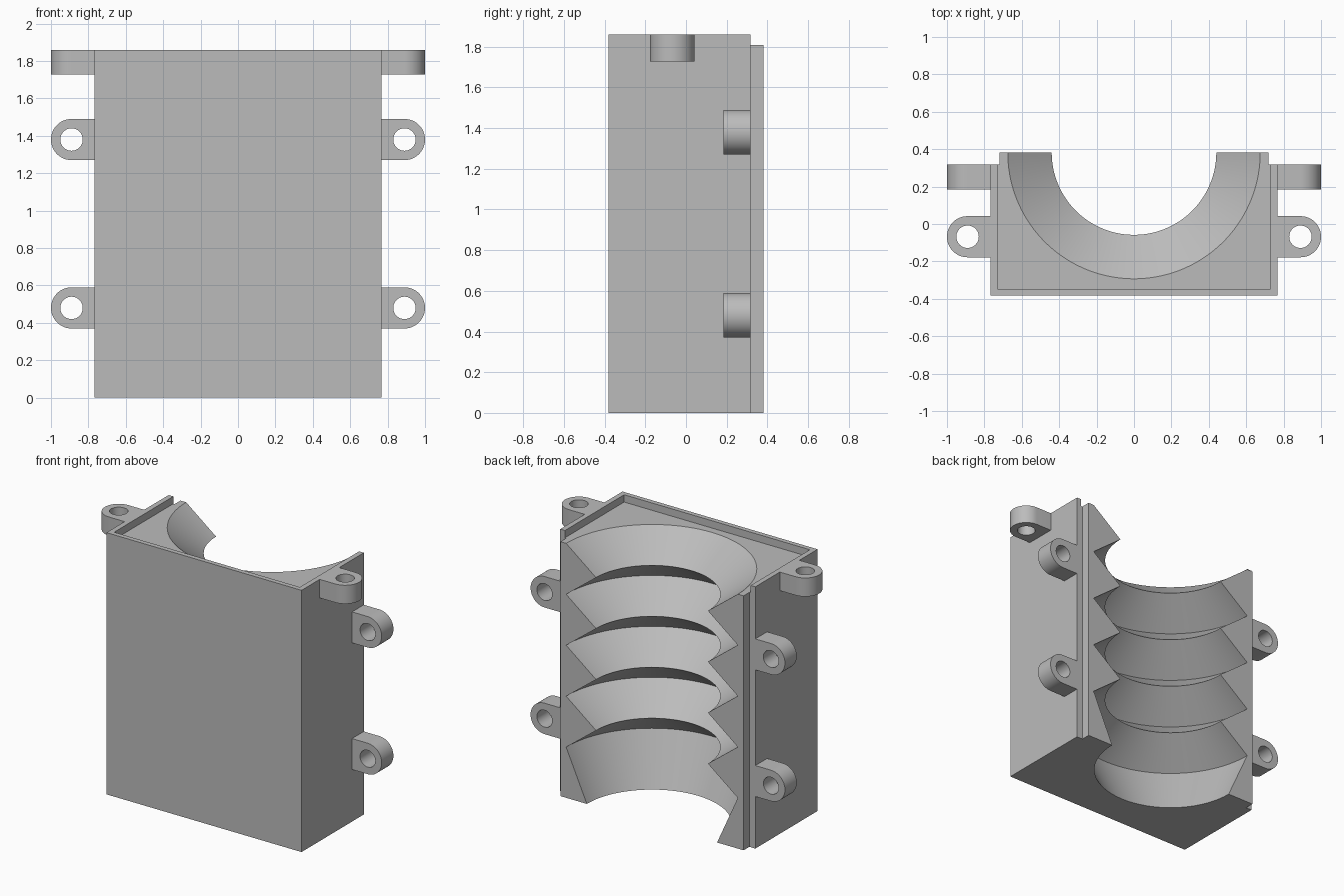
import bpy, bmesh, math
from mathutils import Matrix, Vector

if "Cube" in bpy.data.objects:
    bpy.data.objects.remove(bpy.data.objects["Cube"])

grey = bpy.data.materials.new("plain grey")
grey.diffuse_color = (0.5, 0.5, 0.5, 1)
grey.use_nodes = True
grey.node_tree.nodes["Principled BSDF"].inputs["Base Color"].default_value = grey.diffuse_color


def make_object(name, bm):
    bmesh.ops.recalc_face_normals(bm, faces=bm.faces)
    mesh = bpy.data.meshes.new(name)
    bm.to_mesh(mesh)
    bm.free()
    mesh.materials.append(grey)
    ob = bpy.data.objects.new(name, mesh)
    bpy.context.collection.objects.link(ob)
    return ob


def prism(name, outline, low, high, matrix=Matrix()):
    """Extrude a flat outline from low to high along local z."""
    bm = bmesh.new()
    face = bm.faces.new([bm.verts.new((x, y, low)) for x, y in outline])
    new = bmesh.ops.extrude_face_region(bm, geom=[face])["geom"]
    bmesh.ops.translate(bm, vec=(0, 0, high - low),
                        verts=[v for v in new if isinstance(v, bmesh.types.BMVert)])
    bmesh.ops.transform(bm, matrix=matrix, verts=bm.verts)
    return make_object(name, bm)


def activate(ob):
    bpy.ops.object.select_all(action='DESELECT')
    bpy.context.view_layer.objects.active = ob
    ob.select_set(True)


def cut(ob, cutter):
    mod = ob.modifiers.new("cut", 'BOOLEAN')
    mod.operation = 'DIFFERENCE'
    mod.solver = 'EXACT'
    mod.object = cutter
    activate(ob)
    bpy.ops.object.modifier_apply(modifier=mod.name)
    bpy.data.objects.remove(cutter)


def smooth(ob):
    activate(ob)
    bpy.ops.object.shade_smooth_by_angle(angle=math.radians(25))


def arc(radius, start, end, steps):
    return [(radius * math.cos(start + (end - start) * i / steps),
             radius * math.sin(start + (end - start) * i / steps)) for i in range(steps + 1)]


BACK, STEP, TOP, FLOOR = 0.382, 0.317, 1.86, 1.808

# Body block with a stepped back edge
half = [(0.72, BACK), (0.72, STEP), (0.767, STEP), (0.767, -BACK)]
body = prism("threaded_half_block", half + [(-x, y) for x, y in reversed(half)], 0, TOP)

# Shallow recess leaving a rim on top
cut(body, prism("recess_cutter", [(-0.73, -0.348), (0.73, -0.348), (0.73, 0.6), (-0.73, 0.6)],
                FLOOR, 2.0))

# Ring-shaped thread: zigzag profile revolved about the back face
R_OUT, R_IN, PITCH = 0.675, 0.44, 0.362
slope = (R_OUT - R_IN) / (PITCH / 2)
low_slope = (R_OUT - 0.512) / (FLOOR - 4 * PITCH)
profile = [(0.512 - 0.04 * low_slope, -0.04)]
for i in range(4, -1, -1):
    z = FLOOR - i * PITCH
    profile.append((R_OUT, z) if i else (R_OUT + 0.04 * slope, z + 0.04))
    if i:
        profile.append((R_IN, z + PITCH / 2))
SEG = 128
bm = bmesh.new()
rings = []
for r, z in profile:
    rings.append([bm.verts.new((r * math.cos((k + 0.5) * math.tau / SEG),
                                BACK + r * math.sin((k + 0.5) * math.tau / SEG), z))
                  for k in range(SEG)])
for a, b in zip(rings, rings[1:]):
    for k in range(SEG):
        n = (k + 1) % SEG
        bm.faces.new((a[k], a[n], b[n], b[k]))
bm.faces.new(rings[0])
bm.faces.new(rings[-1])
cut(body, make_object("thread_cutter", bm))
smooth(body)

# Screw lugs: rounded tab with a hole
tab = [(-0.123, -0.11)] + arc(0.11, -math.pi / 2, math.pi / 2, 24) + [(-0.123, 0.11)]
hole = arc(0.06, 0, math.tau * 39 / 40, 39)


def lug(name, side, centre, across, low, high):
    """Tab points outward in x; 'across' is its second in-plane direction."""
    u, v = Vector((side, 0, 0)), Vector(across)
    w = Vector((1, 1, 1)) - Vector((1, 0, 0)) - v
    m = Matrix((u, v, w)).transposed().to_4x4()
    m.translation = centre
    ob = prism(name, tab, low, high, m)
    cut(ob, prism("hole_cutter", hole, low - 0.1, high + 0.1, m))
    smooth(ob)


for side, label in ((-1, "left"), (1, "right")):
    lug(label + "_top_lug", side, (side * 0.89, -0.068, 0), (0, 1, 0), 1.728, TOP)
    for z, level in ((0.48, "lower"), (1.38, "upper")):
        lug(f"{label}_{level}_side_lug", side, (side * 0.89, 0, z), (0, 0, 1), 0.185, STEP)
